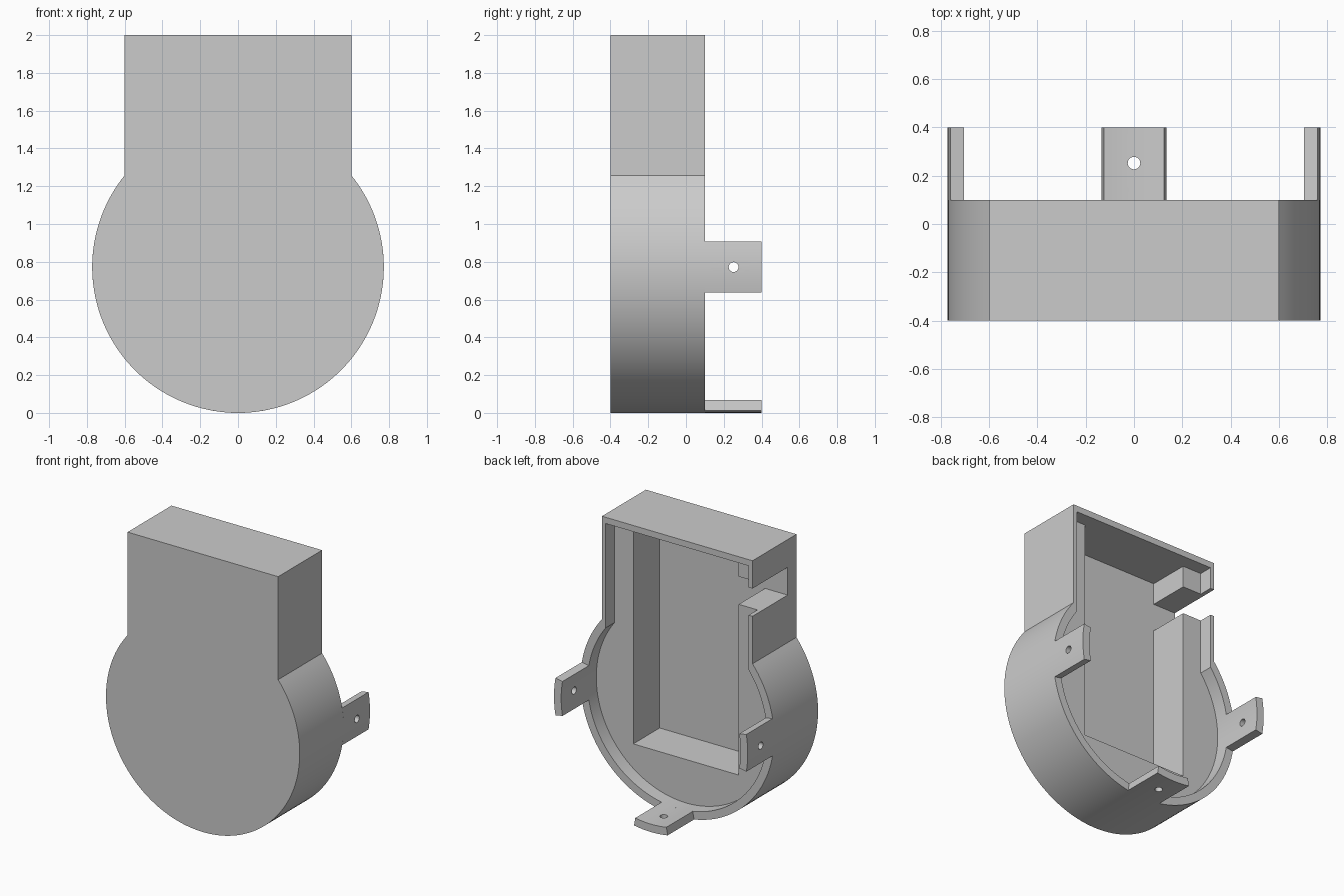
import bpy, bmesh
from math import sin, cos, acos, pi, radians

default = bpy.data.objects.get("Cube")
if default:
    bpy.data.objects.remove(default, do_unlink=True)

R = 0.772          # outer radius of the round lower half
RIM = 0.715        # inner radius of the rim
BACK = 0.1         # back plane of the housing

grey = bpy.data.materials.new("light_grey")
grey.use_nodes = True
colour = (0.6, 0.6, 0.6, 1)
grey.diffuse_color = colour
grey.node_tree.nodes["Principled BSDF"].inputs["Base Color"].default_value = colour


def extrude(name, outline, y0, y1):
    """Prism from an (x, z) outline, running from y0 to y1."""
    bm = bmesh.new()
    face = bm.faces.new([bm.verts.new((x, y0, z)) for x, z in outline])
    new = bmesh.ops.extrude_face_region(bm, geom=[face])["geom"]
    bmesh.ops.translate(bm, vec=(0, y1 - y0, 0),
                        verts=[v for v in new if isinstance(v, bmesh.types.BMVert)])
    bmesh.ops.recalc_face_normals(bm, faces=bm.faces)
    mesh = bpy.data.meshes.new(name)
    bm.to_mesh(mesh)
    bm.free()
    mesh.materials.append(grey)
    ob = bpy.data.objects.new(name, mesh)
    bpy.context.collection.objects.link(ob)
    return ob


def arc(radius, a0, a1, steps):
    return [(radius * cos(a0 + (a1 - a0) * i / steps),
             R + radius * sin(a0 + (a1 - a0) * i / steps)) for i in range(steps + 1)]


def keyhole(radius, half_width, top):
    """Round bottom with a straight-sided top."""
    a = acos(half_width / radius)
    return [(half_width, top)] + arc(radius, a, -pi - a, 96) + [(-half_width, top)]


def box(x0, x1, z0, z1):
    return [(x0, z0), (x1, z0), (x1, z1), (x0, z1)]


def cut(ob, cutter):
    cutter.hide_render = True
    bpy.context.view_layer.objects.active = ob
    mod = ob.modifiers.new("cut", "BOOLEAN")
    mod.operation = "DIFFERENCE"
    mod.solver = "EXACT"
    mod.object = cutter
    bpy.ops.object.modifier_apply(modifier=mod.name)
    bpy.data.objects.remove(cutter, do_unlink=True)


def smooth(ob):
    bpy.ops.object.select_all(action="DESELECT")
    ob.select_set(True)
    bpy.context.view_layer.objects.active = ob
    bpy.ops.object.shade_smooth_by_angle(angle=radians(30))


# Housing with a shallow rim recess, a deep pocket and a side notch
housing = extrude("housing", keyhole(R, 0.6, 2.0), -0.4, BACK)
cut(housing, extrude("recess_cutter", keyhole(RIM, 0.57, 1.955), 0.0, 0.2))
cut(housing, extrude("pocket_cutter", box(-0.42, 0.42, 0.37, 1.955), -0.3, 0.05))
cut(housing, extrude("notch_cutter", box(-0.7, -0.35, 1.6, 1.8), -0.3, 0.2))
smooth(housing)

# Three curved mounting tabs, each with a screw hole
half = radians(10)
for name, angle in (("left_tab", 0), ("bottom_tab", -pi / 2), ("right_tab", pi)):
    outline = arc(R, angle - half, angle + half, 8) + arc(RIM, angle + half, angle - half, 8)
    tab = extrude(name, outline, BACK, 0.4)
    bpy.ops.mesh.primitive_cylinder_add(
        vertices=24, radius=0.026, depth=0.3,
        location=(0.75 * cos(angle), 0.252, R + 0.75 * sin(angle)),
        rotation=(0, pi / 2 - angle, 0))
    cut(tab, bpy.context.object)
    smooth(tab)
